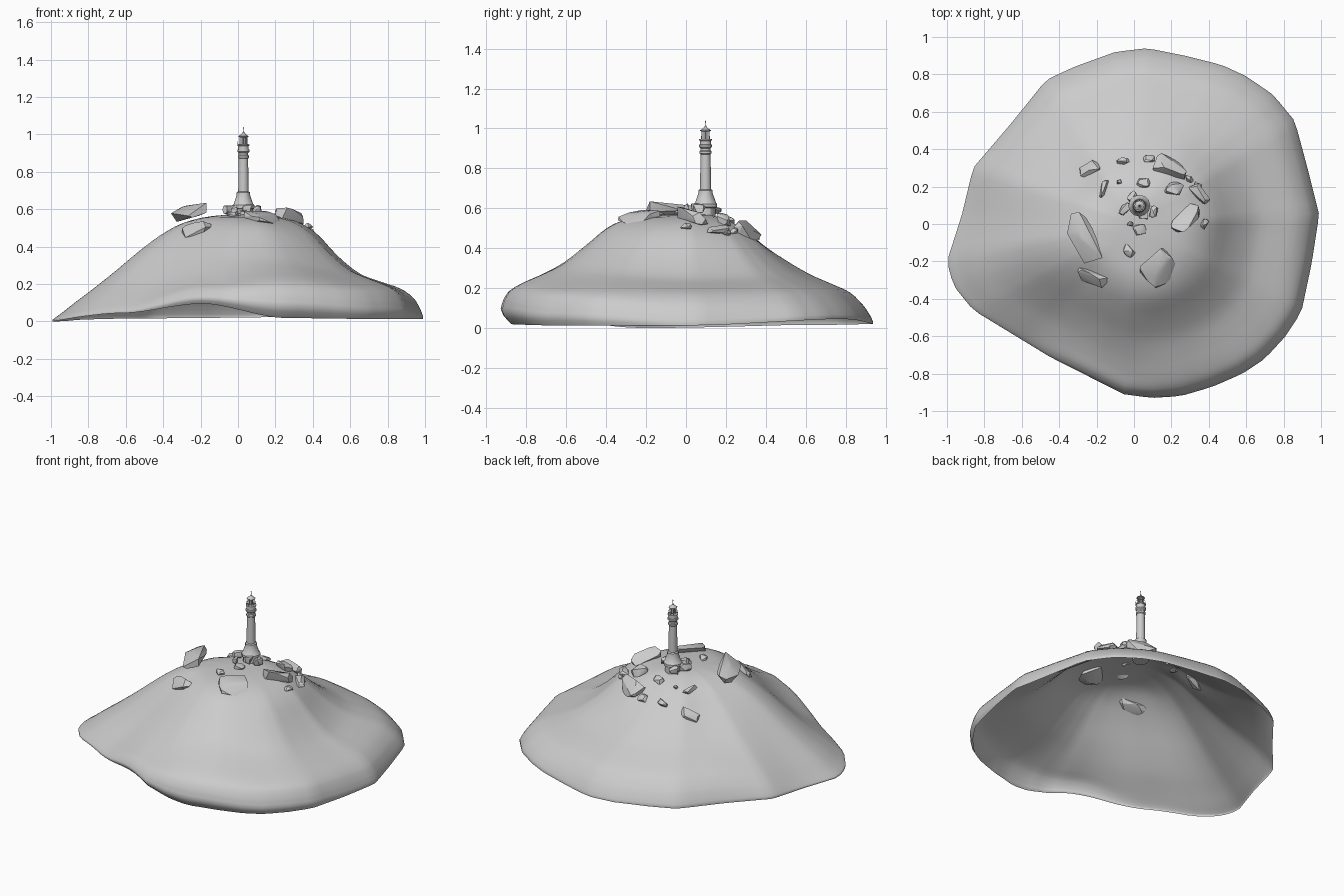
import bpy, bmesh, math, random
from mathutils import Vector, Quaternion

if "Cube" in bpy.data.objects:
    bpy.data.objects.remove(bpy.data.objects["Cube"])

# Shoreline seen from above
SHORE = [(.99, .05), (.93, .29), (.86, .55), (.745, .69), (.60, .79), (.47, .85), (.27, .90),
         (.07, .94), (-.10, .92), (-.32, .84), (-.47, .77), (-.655, .54), (-.86, .30), (-.92, .05),
         (-1, -.20), (-.965, -.33), (-.86, -.46), (-.45, -.71), (-.055, -.91), (.095, -.93),
         (.25, -.92), (.42, -.87), (.58, -.80), (.70, -.72), (.81, -.60), (.895, -.47), (.95, -.21)]
# Hill height at each fraction T of the shore radius, then rim fraction and rim height
T = [0, .15, .3, .42, .54, .66, .78, .88, .95, .985, 1]
SLOPES = {
    0:   [.565, .54, .475, .35, .255, .21, .175, .125, .07, .03, 1.0, .013],
    50:  [.565, .52, .44, .34, .265, .22, .18, .125, .085, .06, 1.0, .045],
    90:  [.56, .50, .41, .335, .27, .22, .175, .11, .06, .03, 1.0, .02],
    135: [.56, .505, .415, .335, .27, .22, .17, .11, .06, .03, 1.0, .015],
    192: [.562, .525, .46, .37, .27, .175, .10, .045, .02, .008, 1.0, .0],
    224: [.565, .545, .485, .40, .30, .205, .14, .095, .07, .055, 1.0, .045],
    257: [.565, .55, .505, .425, .335, .26, .21, .18, .15, .125, .98, .095],
    287: [.565, .55, .505, .41, .325, .27, .23, .19, .14, .085, .95, .018],
    318: [.565, .54, .48, .375, .285, .235, .20, .165, .11, .06, .98, .013],
}
TOP = .57


def shore_radius(a):
    """Distance to the shoreline in direction a."""
    d = Vector((math.cos(a), math.sin(a)))
    for i, p in enumerate(SHORE):
        p, q = Vector(p), Vector(SHORE[(i + 1) % len(SHORE)])
        e = q - p
        den = d.x * e.y - d.y * e.x
        s = (p.x * d.y - p.y * d.x) / den if den else -1
        if -1e-6 <= -s * -1 <= 1 + 1e-6:
            r = (p + e * s).dot(d)
            if r > 0:
                return r
    return .95


def slope_at(a):
    """Blend the two nearest slope profiles."""
    deg = math.degrees(a) % 360
    keys = sorted(SLOPES)
    for i, k in enumerate(keys):
        n = keys[i + 1] if i + 1 < len(keys) else 360
        if k <= deg < n or n == 360:
            u = (deg - k) / (n - k)
            u = u * u * (3 - 2 * u)
            return [A * (1 - u) + B * u for A, B in zip(SLOPES[k], SLOPES[n % 360])]


def hill(slope, t):
    """Smooth height along one slope."""
    h = [TOP] + slope[:10]
    i = max(j for j in range(10) if T[j] <= t)
    g = lambda j: (h[min(j + 1, 10)] - h[max(j - 1, 0)]) / (T[min(j + 1, 10)] - T[max(j - 1, 0)])
    w = T[i + 1] - T[i]
    u = (t - T[i]) / w
    m0 = 0 if i == 0 else g(i)
    return ((2*u**3 - 3*u*u + 1) * h[i] + (u**3 - 2*u*u + u) * w * m0
            + (3*u*u - 2*u**3) * h[i+1] + (u**3 - u*u) * w * g(i+1))


def ground(x, y):
    a = math.atan2(y, x)
    return hill(slope_at(a), min(math.hypot(x, y) / shore_radius(a), .999))


def finish(name, bm, angle=None):
    me = bpy.data.meshes.new(name)
    bm.to_mesh(me)
    bm.free()
    ob = bpy.data.objects.new(name, me)
    bpy.context.collection.objects.link(ob)
    if angle:
        bpy.ops.object.select_all(action='DESELECT')
        ob.select_set(True)
        bpy.context.view_layer.objects.active = ob
        bpy.ops.object.shade_smooth_by_angle(angle=math.radians(angle))
    return ob


def island():
    """Open shell, hollow underneath."""
    bm = bmesh.new()
    n = 108
    ts = [T[i] + (T[i+1] - T[i]) * k / 3 for i in range(10) for k in range(3)][1:] + [1]
    cols = []
    for j in range(n):
        a = 2 * math.pi * j / n
        r, s = shore_radius(a), slope_at(a)
        pts = [(t * r, hill(s, t)) for t in ts]
        z1 = pts[-1][1]
        pts += [(r * (1 + s[10]) / 2 + r * (1 - s[10]) * .2, (z1 + s[11]) / 2), (r * s[10], s[11])]
        cols.append([bm.verts.new((q * math.cos(a), q * math.sin(a), z)) for q, z in pts])
    apex = bm.verts.new((0, 0, TOP))
    for j in range(n):
        A, B = cols[j], cols[(j + 1) % n]
        bm.faces.new((apex, A[0], B[0]))
        for k in range(len(A) - 1):
            bm.faces.new((A[k], A[k+1], B[k+1], B[k]))
    finish("island", bm, 60)


def rock(name, x, y, size, rot, dz, seed):
    """Angular boulder: hull of random points, laid on the slope."""
    rnd = random.Random(seed)
    pts = []
    for _ in range(18):
        v = Vector([rnd.uniform(-1, 1) for _ in range(3)])
        v /= (sum(abs(c) ** 4 for c in v)) ** .25
        pts.append(v)
    lo = [min(p[i] for p in pts) for i in range(3)]
    hi = [max(p[i] for p in pts) for i in range(3)]
    e = .02
    nrm = Vector((ground(x-e, y) - ground(x+e, y), ground(x, y-e) - ground(x, y+e), 2*e)).normalized()
    q = Vector((0, 0, 1)).rotation_difference(nrm) @ Quaternion((0, 0, 1), math.radians(rot))
    bm = bmesh.new()
    for p in pts:
        v = Vector([((p[i] - lo[i]) / (hi[i] - lo[i]) - .5) * size[i] for i in range(3)])
        bm.verts.new(q @ v + Vector((x, y, ground(x, y) + dz)))
    res = bmesh.ops.convex_hull(bm, input=bm.verts)
    bmesh.ops.delete(bm, geom=[g for g in res["geom_interior"] if isinstance(g, bmesh.types.BMVert)],
                     context='VERTS')
    finish(name, bm, 25)


def lathe(name, profile, sides, cx, cy, angle=30):
    bm = bmesh.new()
    rings = [[bm.verts.new((cx + r * math.cos(2*math.pi*j/sides), cy + r * math.sin(2*math.pi*j/sides), z))
              for j in range(sides)] for r, z in profile]
    for A, B in zip(rings, rings[1:]):
        for j in range(sides):
            k = (j + 1) % sides
            bm.faces.new((A[j], A[k], B[k], B[j]))
    bm.faces.new(rings[0][::-1])
    bm.faces.new(rings[-1])
    return finish(name, bm, angle)


island()

# Large boulders: x, y, length, width, height, rotation, lift
BIG = [(-.27, -.075, .29, .13, .07, -63, .05), (-.225, -.285, .17, .085, .05, -10, .01),
       (.135, -.24, .18, .17, .06, 40, .0), (.28, .03, .19, .10, .07, 50, .02),
       (.35, .165, .13, .06, .05, -45, .01), (.20, .31, .18, .11, .07, -20, .01),
       (.215, .185, .10, .08, .06, 50, .01), (-.235, .295, .12, .08, .05, 10, .0)]
for i, (x, y, l, w, h, r, dz) in enumerate(BIG):
    rock(f"boulder_{i+1}", x, y, (l, w, h), r, dz, 11 + i)

# Small stones: x, y, length, width, rotation
SMALL = [(.08, .345, .06, .05, 0), (.375, .0, .055, .035, 75), (-.06, .335, .07, .035, -10),
         (-.165, .19, .10, .035, 75), (-.08, .225, .025, .02, 0), (.05, .22, .07, .05, -10),
         (.295, .24, .05, .03, -20), (.34, .205, .045, .035, -50), (-.03, -.145, .07, .05, -40),
         (.03, -.03, .07, .055, 10), (-.02, .0, .035, .025, 0), (.105, .065, .065, .045, 70),
         (-.05, .08, .08, .05, 30), (-.01, .145, .06, .04, 50), (.05, .05, .05, .05, 0)]
for i, (x, y, l, w, r) in enumerate(SMALL):
    near = math.hypot(x - .03, y - .1) < .12
    rock(f"stone_{i+1}", x, y, (l, w, .05 if near else .035), r, .03 if near else .005, 50 + i)

# Lighthouse
CX, CY = .029, .098
lathe("tower_base", [(.05, .545), (.05, .60), (.058, .605), (.058, .622), (.052, .628),
                     (.036, .675), (.036, .69), (.028, .695)], 12, CX, CY)
lathe("tower_shaft", [(.028, .69), (.025, .87), (.03, .875), (.03, .885), (.025, .89), (.025, .903)],
      20, CX, CY)
lathe("gallery", [(.025, .90), (.033, .908), (.033, .918), (.028, .92), (.028, .938),
                  (.032, .94), (.032, .947), (.018, .948)], 20, CX, CY)
lathe("lantern", [(.011, .945), (.011, .988)], 8, CX, CY)
lathe("lantern_roof", [(.019, .984), (.027, .988), (.027, .991), (.014, .999), (.006, 1.008),
                       (.003, 1.015)], 8, CX, CY)
lathe("roof_finial", [(.0015, 1.01), (.0015, 1.03), (.003, 1.034), (.001, 1.04)], 8, CX, CY)
for i in range(8):
    a = math.pi * i / 4
    lathe(f"lantern_post_{i+1}", [(.0017, .945), (.0017, .987)], 6,
          CX + .019 * math.cos(a), CY + .019 * math.sin(a))
    lathe(f"railing_post_{i+1}", [(.001, .945), (.001, .962)], 6,
          CX + .030 * math.cos(a), CY + .030 * math.sin(a))
bpy.ops.mesh.primitive_torus_add(location=(CX, CY, .962), major_radius=.030, minor_radius=.001,
                                 major_segments=20, minor_segments=6)
bpy.context.object.name = "railing"
